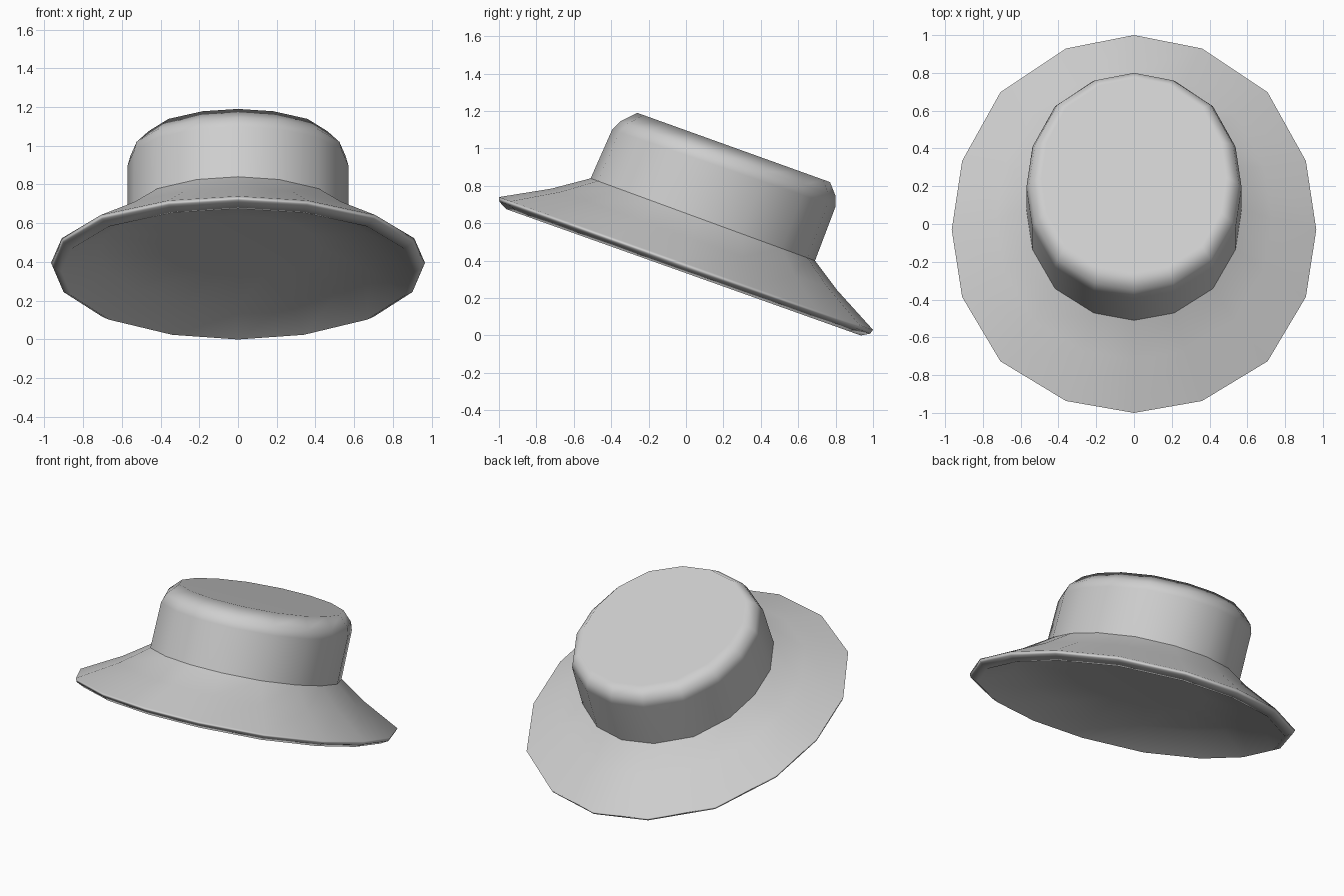
import bpy, bmesh

if "Cube" in bpy.data.objects:
    bpy.data.objects.remove(bpy.data.objects["Cube"])

# Slightly squarish 16-sided outline, one quarter given as (across, along) factors
QUARTER = [(1, 0), (0.943, 0.36), (0.733, 0.712), (0.373, 0.933)]
OUTLINE = (QUARTER + [(0, 1)]
           + [(-x, y) for x, y in reversed(QUARTER[1:])]
           + [(-x, -y) for x, y in QUARTER]
           + [(0, -1)]
           + [(x, -y) for x, y in reversed(QUARTER[1:])])

felt = bpy.data.materials.new("grey felt")
felt.diffuse_color = (0.62, 0.62, 0.62, 1)
felt.use_nodes = True
felt.node_tree.nodes["Principled BSDF"].inputs["Base Color"].default_value = felt.diffuse_color


def loft(name, rings, cap_start=False, cap_end=False):
    """Skin tilted rings: (front y, front z, back y, back z, half width, forward bow)."""
    bm = bmesh.new()
    loops = []
    for y0, z0, y1, z1, w, bow in rings:
        cy, cz, ry, rz = (y0 + y1) / 2, (z0 + z1) / 2, (y1 - y0) / 2, (z1 - z0) / 2
        slope = rz / ry
        loop = []
        for u, v in OUTLINE:
            shift = -bow * (1 - v * v)
            loop.append(bm.verts.new((w * u, cy + ry * v + shift,
                                      cz + rz * v + shift * slope)))
        loops.append(loop)
    n = len(OUTLINE)
    for a, b in zip(loops, loops[1:]):
        for i in range(n):
            j = (i + 1) % n
            bm.faces.new((a[i], a[j], b[j], b[i]))
    if cap_start:
        bm.faces.new(loops[0][::-1])
    if cap_end:
        bm.faces.new(loops[-1])
    for f in bm.faces:
        f.smooth = True
    mesh = bpy.data.meshes.new(name)
    bm.to_mesh(mesh)
    bm.free()
    mesh.materials.append(felt)
    obj = bpy.data.objects.new(name, mesh)
    bpy.context.collection.objects.link(obj)
    # Broad faces dominate the shading over thin edge bands
    obj.modifiers.new("even shading", 'WEIGHTED_NORMAL').weight = 65
    return obj


CROWN_BASE = (-0.51, 0.84, 0.69, 0.40, 0.57, 0.01)

# Crown: flaring wall, rounded shoulder, flat top
loft("crown", [
    CROWN_BASE,
    (-0.395, 1.10, 0.80, 0.69, 0.57, 0.01),
    (-0.35, 1.145, 0.80, 0.745, 0.555, 0.01),
    (-0.26, 1.19, 0.77, 0.82, 0.49, 0.01),
], cap_end=True)

# Brim: dished underside, rolled rim, sloping upper surface
loft("brim", [
    (-0.377, 0.632, 0.456, 0.335, 0.40, 0.015),
    (-0.725, 0.708, 0.774, 0.174, 0.72, 0.025),
    (-0.96, 0.675, 0.935, 0.0, 0.91, 0.03),
    (-0.998, 0.715, 0.985, 0.01, 0.955, 0.03),
    (-1.0, 0.74, 1.0, 0.03, 0.965, 0.03),
    (-0.72, 0.785, 0.81, 0.24, 0.73, 0.02),
    CROWN_BASE,
], cap_start=True)
